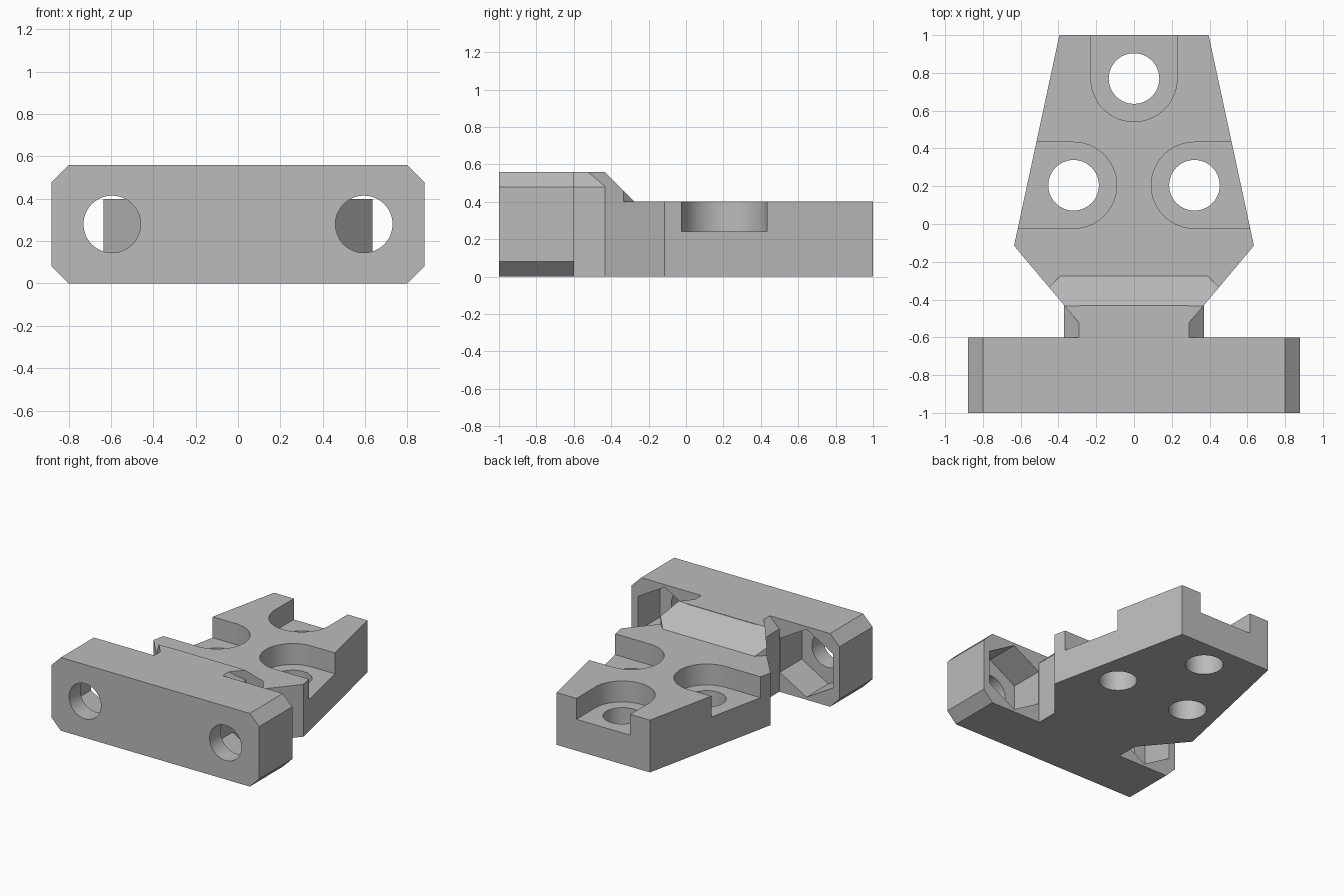
import bpy, bmesh, math
from mathutils import Vector

if "Cube" in bpy.data.objects:
    bpy.data.objects.remove(bpy.data.objects["Cube"], do_unlink=True)

grey = bpy.data.materials.new("plain_grey")
grey.use_nodes = True
grey.diffuse_color = (0.5, 0.5, 0.5, 1)
grey.node_tree.nodes["Principled BSDF"].inputs["Base Color"].default_value = grey.diffuse_color


def prism(name, outline, axis, low, high, slope=None):
    """Extrude a flat outline along z or y; optionally trim it with a plane."""
    bm = bmesh.new()
    place = (lambda a, b, h: (a, b, h)) if axis == "z" else (lambda a, b, h: (a, h, b))
    face = bm.faces.new([bm.verts.new(place(a, b, low)) for a, b in outline])
    moved = bmesh.ops.extrude_face_region(bm, geom=[face])["geom"]
    bmesh.ops.translate(bm, vec=place(0, 0, high - low),
                        verts=[g for g in moved if isinstance(g, bmesh.types.BMVert)])
    if slope:
        cut = bmesh.ops.bisect_plane(bm, geom=bm.verts[:] + bm.edges[:] + bm.faces[:],
                                     plane_co=slope[0], plane_no=slope[1], clear_outer=True)
        bmesh.ops.contextual_create(
            bm, geom=[g for g in cut["geom_cut"] if isinstance(g, bmesh.types.BMEdge)])
    bmesh.ops.recalc_face_normals(bm, faces=bm.faces[:])
    mesh = bpy.data.meshes.new(name)
    bm.to_mesh(mesh)
    bm.free()
    mesh.materials.append(grey)
    obj = bpy.data.objects.new(name, mesh)
    bpy.context.collection.objects.link(obj)
    return obj


def combine(base, part, operation):
    """Apply a boolean and remove the used part."""
    mod = base.modifiers.new("combine", "BOOLEAN")
    mod.operation, mod.solver, mod.object = operation, "EXACT", part
    bpy.context.view_layer.objects.active = base
    bpy.ops.object.modifier_apply(modifier=mod.name)
    bpy.data.objects.remove(part, do_unlink=True)


def mirrored(half):
    return half + [(-a, b) for a, b in reversed(half)]


def ring(cx, cy, radius, count, start=0.0, sweep=2 * math.pi, closed=True):
    steps = count if closed else count - 1
    return [(cx + radius * math.cos(start + sweep * i / steps),
             cy + radius * math.sin(start + sweep * i / steps)) for i in range(count)]


# Front bar with chamfered ends
W, H, C = 0.88, 0.56, 0.08
bracket = prism("mounting_bracket", mirrored([(W - C, 0), (W, C), (W, H - C), (W - C, H)]),
                "y", -1, -0.6)

# Neck, tapered base plate and sloped shoulder
neck = prism("neck", mirrored([(0.37, 0), (0.37, H - C), (0.29, H)]), "y", -0.7, -0.432)
plate = prism("base_plate", mirrored([(0.29, -0.7), (0.29, -0.525), (0.635, -0.115), (0.395, 1)]),
              "z", 0, 0.4)
shoulder = prism("shoulder", mirrored([(0.29, -0.7), (0.29, -0.525), (0.45, -0.335), (0.39, -0.275)]),
                 "z", 0, H, (Vector((0, -0.435, H)), Vector((0, 1, 1))))
for part in (neck, plate, shoulder):
    combine(bracket, part, "UNION")

# Bolt holes and hexagonal nut pockets in the bar
for side in (-1, 1):
    combine(bracket, prism("bolt_hole", ring(side * 0.595, 0.28, 0.135, 48), "y", -1.1, -0.5),
            "DIFFERENCE")
    combine(bracket, prism("nut_pocket", ring(side * 0.6, 0.28, 0.26, 6, math.pi / 2),
                           "y", -0.865, -0.5), "DIFFERENCE")

# Screw holes with open-ended round recesses in the plate
for cx, cy, heading in ((0, 0.77, 90), (0.32, 0.205, 0), (-0.32, 0.205, 180)):
    angle = math.radians(heading)
    reach = Vector((math.cos(angle), math.sin(angle))) * 0.6
    arc = ring(cx, cy, 0.228, 33, angle + math.pi / 2, math.pi, closed=False)
    ends = [tuple(Vector(arc[-1]) + reach), tuple(Vector(arc[0]) + reach)]
    combine(bracket, prism("recess", arc + ends, "z", 0.24, 0.5), "DIFFERENCE")
    combine(bracket, prism("screw_hole", ring(cx, cy, 0.134, 48), "z", -0.1, 0.5), "DIFFERENCE")

# Smooth round walls, crisp edges
bpy.ops.object.select_all(action="DESELECT")
bracket.select_set(True)
bpy.context.view_layer.objects.active = bracket
bpy.ops.object.shade_smooth_by_angle(angle=math.radians(25))
